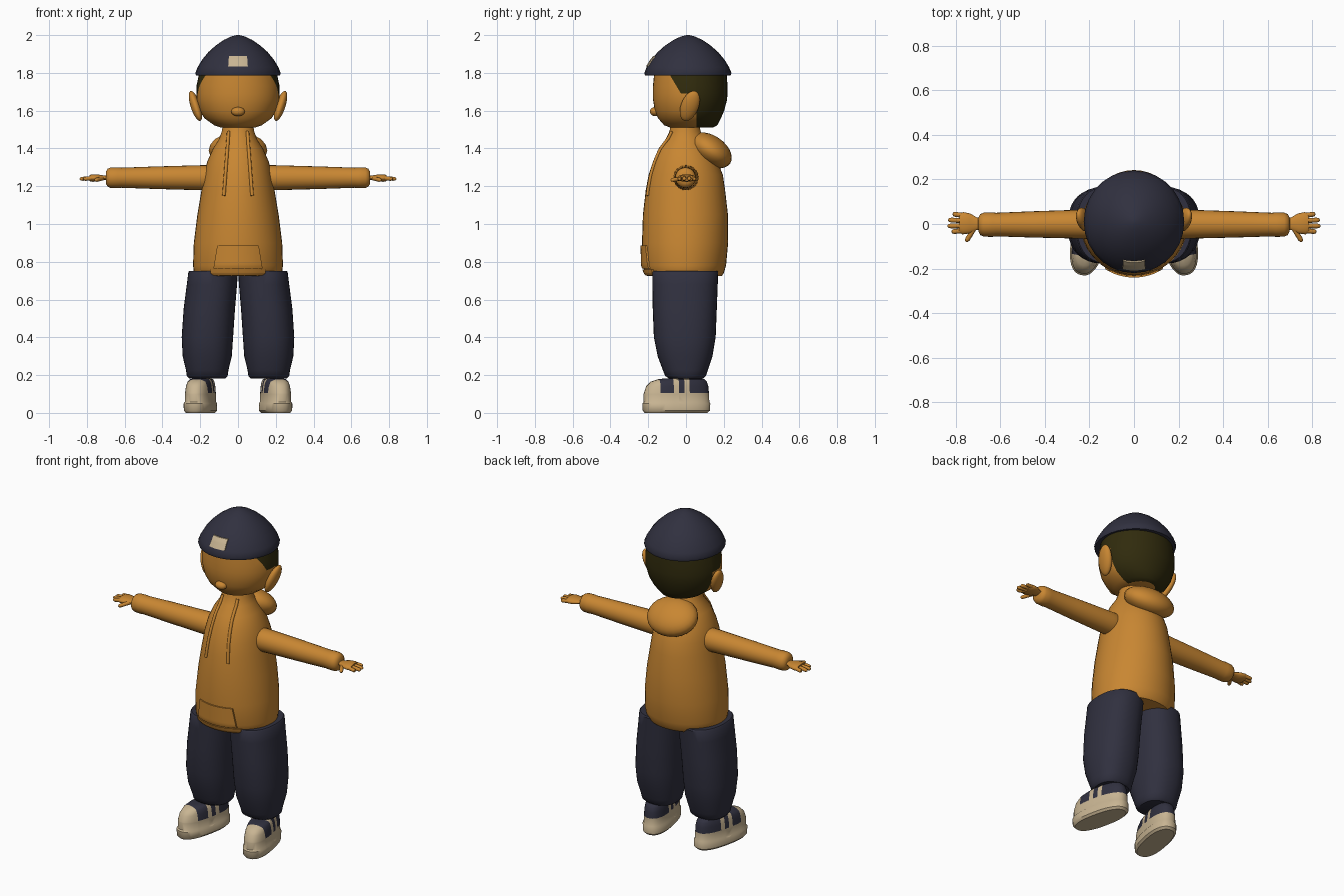
import bpy, bmesh, math
from mathutils import Matrix, Vector

if "Cube" in bpy.data.objects:
    bpy.data.objects.remove(bpy.data.objects["Cube"])


def material(name, rgb):
    m = bpy.data.materials.new(name)
    m.diffuse_color = (*rgb, 1)
    m.use_nodes = True
    m.node_tree.nodes["Principled BSDF"].inputs["Base Color"].default_value = m.diffuse_color
    return m


ORANGE = material("orange", (0.58, 0.24, 0.032))
NAVY = material("navy", (0.03, 0.03, 0.05))
CREAM = material("cream", (0.58, 0.46, 0.29))
HAIR = material("dark_hair", (0.03, 0.024, 0.004))


def finish(name, bm, mats, matrix=Matrix()):
    bm.transform(matrix)
    bmesh.ops.recalc_face_normals(bm, faces=bm.faces)
    me = bpy.data.meshes.new(name)
    bm.to_mesh(me)
    bm.free()
    for m in mats:
        me.materials.append(m)
    ob = bpy.data.objects.new(name, me)
    bpy.context.collection.objects.link(ob)
    return ob


def loft(rings, n=36, power=2.0):
    """Skin rings of (z, centre x, half width, front y, back y)."""
    bm = bmesh.new()
    loops = []
    for z, cx, rx, yf, yb in rings:
        loop = []
        for i in range(n):
            a = 2 * math.pi * i / n
            c, s = math.cos(a), math.sin(a)
            x = math.copysign(abs(c) ** (2 / power), c)
            y = math.copysign(abs(s) ** (2 / power), s)
            loop.append(bm.verts.new((cx + rx * x, (yf + yb) / 2 + (yb - yf) / 2 * y, z)))
        loops.append(loop)
    for a, b in zip(loops, loops[1:]):
        for i in range(n):
            j = (i + 1) % n
            bm.faces.new((a[i], a[j], b[j], b[i]))
    bm.faces.new(loops[0])
    bm.faces.new(loops[-1])
    return bm


def cut(bm, co, no):
    geom = bm.verts[:] + bm.edges[:] + bm.faces[:]
    bmesh.ops.bisect_plane(bm, geom=geom, dist=1e-5, plane_co=co, plane_no=no)


def blob(name, centre, radii, mat, rot=Matrix(), side=1):
    bm = bmesh.new()
    bmesh.ops.create_uvsphere(bm, u_segments=24, v_segments=14, radius=1)
    mx = Matrix.Diagonal((side, 1, 1, 1)) @ Matrix.Translation(centre) @ rot @ Matrix.Diagonal((*radii, 1))
    return finish(name, bm, [mat], mx)


def tube(name, a, b, profile, mat, side=1, flat=1.0, n=24):
    """Round part from a to b; profile holds (fraction along, radius)."""
    a, b = Vector(a), Vector(b)
    d = b - a
    bm = loft([(t * d.length, 0, r, -r * flat, r * flat) for t, r in profile], n)
    # local y becomes vertical
    zx = d.normalized()
    yx = Vector((0, 0, 1))
    yx = (yx - yx.dot(zx) * zx).normalized()
    rot = Matrix((yx.cross(zx), yx, zx)).transposed().to_4x4()
    return finish(name, bm, [mat], Matrix.Diagonal((side, 1, 1, 1)) @ Matrix.Translation(a) @ rot)


def front_y(rings, x, z):
    for p, q in zip(rings, rings[1:]):
        if p[0] <= z <= q[0]:
            t = (z - p[0]) / (q[0] - p[0])
            _, _, rx, yf, yb = [u + (v - u) * t for u, v in zip(p, q)]
            return (yf + yb) / 2 - (yb - yf) / 2 * math.sqrt(max(0, 1 - (x / rx) ** 2))
    return 0


def patch(name, rings, z0, z1, w0, w1, mat, lift, n=12):
    """Thin plate lying on the front of a lofted part."""
    bm = bmesh.new()
    rows = []
    for j in range(n + 1):
        z = z0 + (z1 - z0) * j / n
        w = w0 + (w1 - w0) * j / n
        xs = [w * (2 * i / n - 1) for i in range(n + 1)]
        rows.append([[bm.verts.new((x, front_y(rings, x, z) - o, z)) for x in xs] for o in (lift, -0.002)])
    for p, q in zip(rows, rows[1:]):
        for k in (0, 1):
            for i in range(n):
                bm.faces.new((p[k][i], p[k][i + 1], q[k][i + 1], q[k][i]))
        for i in (0, n):
            bm.faces.new((p[0][i], q[0][i], q[1][i], p[1][i]))
    for r in (rows[0], rows[-1]):
        for i in range(n):
            bm.faces.new((r[0][i], r[0][i + 1], r[1][i + 1], r[1][i]))
    return finish(name, bm, [mat])


# Hat with a front patch
hat = [(z, 0, r, 0.01 - r * 1.02, 0.01 + r * 1.02) for z, r in (
    (1.785, 0.20), (1.786, 0.222), (1.80, 0.226), (1.83, 0.214), (1.87, 0.19), (1.91, 0.157),
    (1.945, 0.118), (1.975, 0.074), (1.993, 0.035), (2.0, 0.008))]
finish("hat", loft(hat, 28), [NAVY])
patch("hat_patch", hat, 1.835, 1.89, 0.052, 0.048, CREAM, 0.006)

# Head, with the hair area cut in at the back and temples
head = [(1.51, 0, 0.09, -0.08, 0.14), (1.522, 0, 0.125, -0.115, 0.165), (1.56, 0, 0.178, -0.148, 0.185),
        (1.60, 0, 0.203, -0.165, 0.202), (1.66, 0, 0.22, -0.175, 0.218), (1.73, 0, 0.22, -0.175, 0.22),
        (1.80, 0, 0.205, -0.168, 0.215)]
bm = loft(head, 40)
cut(bm, (0, 0.055, 0), (0, 1, 0))
cut(bm, (0, 0, 1.69), (0, 0, 1))
cut(bm, (0, -0.08, 1.78), (0, 1, 0.6))
for f in bm.faces:
    c = f.calc_center_median()
    temple = c.z > 1.69 and (c.y + 0.08) + 0.6 * (c.z - 1.78) > 0
    f.material_index = int(c.z > 1.515 and (c.y > 0.055 or temple))
finish("head", bm, [ORANGE, HAIR])
blob("nose", (0, -0.165, 1.595), (0.036, 0.026, 0.024), ORANGE)

# Hooded top with hood, pocket and drawstrings
body = [(0.725, 0, 0.222, -0.205, 0.19), (0.74, 0, 0.233, -0.216, 0.20), (0.78, 0, 0.238, -0.23, 0.212),
        (0.90, 0, 0.234, -0.233, 0.223), (1.05, 0, 0.215, -0.228, 0.222), (1.18, 0, 0.193, -0.213, 0.207),
        (1.26, 0, 0.18, -0.198, 0.195), (1.33, 0, 0.163, -0.175, 0.168), (1.40, 0, 0.132, -0.145, 0.13),
        (1.45, 0, 0.10, -0.107, 0.10), (1.49, 0, 0.086, -0.088, 0.078), (1.525, 0, 0.08, -0.08, 0.07)]
finish("torso", loft(body, 40), [ORANGE])
blob("hood", (0, 0.13, 1.39), (0.155, 0.125, 0.078), ORANGE, Matrix.Rotation(math.radians(-34), 4, 'X'))
patch("front_pocket", body, 0.765, 0.885, 0.13, 0.11, ORANGE, 0.008)
patch("front_hem", body, 0.728, 0.76, 0.14, 0.15, ORANGE, 0.008)

FINGERS = ((0.045, 0.815), (0.018, 0.835), (-0.009, 0.838), (-0.035, 0.82))
FINGER = [(0, 0.011), (0.8, 0.011), (0.95, 0.008), (1, 0.003)]
LEG = [(0.182, 0.163, 0.095, -0.09, 0.09), (0.195, 0.163, 0.108, -0.11, 0.105), (0.225, 0.163, 0.112, -0.122, 0.115),
       (0.30, 0.163, 0.13, -0.15, 0.14), (0.40, 0.162, 0.136, -0.17, 0.157), (0.55, 0.152, 0.136, -0.176, 0.163),
       (0.68, 0.138, 0.133, -0.178, 0.168), (0.745, 0.132, 0.131, -0.178, 0.17), (0.752, 0.132, 0.125, -0.172, 0.164)]
SHOE = [(0, 0, 0.066, -0.222, 0.115), (0.012, 0, 0.077, -0.233, 0.128), (0.05, 0, 0.078, -0.235, 0.13),
        (0.058, 0, 0.072, -0.228, 0.125), (0.10, 0, 0.071, -0.228, 0.123), (0.14, 0, 0.067, -0.215, 0.12),
        (0.165, 0, 0.062, -0.19, 0.112), (0.178, 0, 0.055, -0.15, 0.10), (0.182, 0, 0.04, -0.12, 0.085)]
SHOE_CUTS = (-0.15, -0.08, -0.052, -0.022, 0.006)

for s, tag in ((1, "left"), (-1, "right")):
    # Ear
    tilt = Matrix.Rotation(math.radians(18), 4, 'Y') @ Matrix.Rotation(math.radians(-20), 4, 'X')
    blob(tag + "_ear", (0.225, 0.02, 1.625), (0.026, 0.047, 0.087), ORANGE, tilt, s)

    # Drawstring
    cu = bpy.data.curves.new(tag + "_drawstring", 'CURVE')
    cu.dimensions = '3D'
    cu.bevel_depth = 0.009
    cu.bevel_resolution = 2
    cu.use_fill_caps = True
    sp = cu.splines.new('POLY')
    sp.points.add(10)
    for i, p in enumerate(sp.points):
        z = 1.49 - 0.034 * i
        x = 0.05 + 0.0025 * i
        p.co = (s * x, front_y(body, x, z) - 0.003, z, 1)
    cu.materials.append(ORANGE)
    bpy.context.collection.objects.link(bpy.data.objects.new(tag + "_drawstring", cu))

    # Sleeve and hand
    tube(tag + "_sleeve", (0.08, 0, 1.245), (0.70, -0.003, 1.245),
         [(0, 0.05), (0.08, 0.067), (0.2, 0.066), (0.6, 0.059), (0.87, 0.053), (0.9, 0.055),
          (0.96, 0.054), (0.985, 0.047), (1, 0.03)], ORANGE, s)
    tube(tag + "_palm", (0.68, 0, 1.245), (0.785, 0.004, 1.243),
         [(0, 0.028), (0.25, 0.028), (0.55, 0.045), (0.85, 0.05), (1, 0.042)], ORANGE, s, 0.4)
    for i, (y, x) in enumerate(FINGERS):
        tube(f"{tag}_finger_{i + 1}", (0.765, y * 0.85, 1.244), (x, y, 1.238), FINGER, ORANGE, s, n=10)
    tube(tag + "_thumb", (0.715, -0.015, 1.242), (0.755, -0.08, 1.232), FINGER, ORANGE, s, n=10)

    # Trouser leg
    finish(tag + "_trouser_leg", loft(LEG, 36, 2.3), [NAVY], Matrix.Diagonal((s, 1, 1, 1)))

    # Shoe: cream sole and toe, navy upper with two cream stripes
    bm = loft(SHOE, 36, 2.4)
    for y in SHOE_CUTS:
        cut(bm, (0, y, 0), (0, 1, 0))
    cut(bm, (0, 0, 0.105), (0, 0, 1))
    for f in bm.faces:
        c = f.calc_center_median()
        stripe = -0.08 < c.y < -0.052 or -0.022 < c.y < 0.006
        f.material_index = int(c.z > 0.105 and c.y > -0.15 and not stripe)
    finish(tag + "_shoe", bm, [CREAM, NAVY], Matrix.Diagonal((s, 1, 1, 1))
           @ Matrix.Translation((0.188, 0, 0)) @ Matrix.Rotation(math.radians(12), 4, 'Z'))

# Smooth shading with sharp edges kept
for ob in bpy.context.scene.objects:
    if ob.type == 'MESH':
        ob.select_set(True)
        bpy.context.view_layer.objects.active = ob
bpy.ops.object.shade_smooth_by_angle(angle=math.radians(40))
